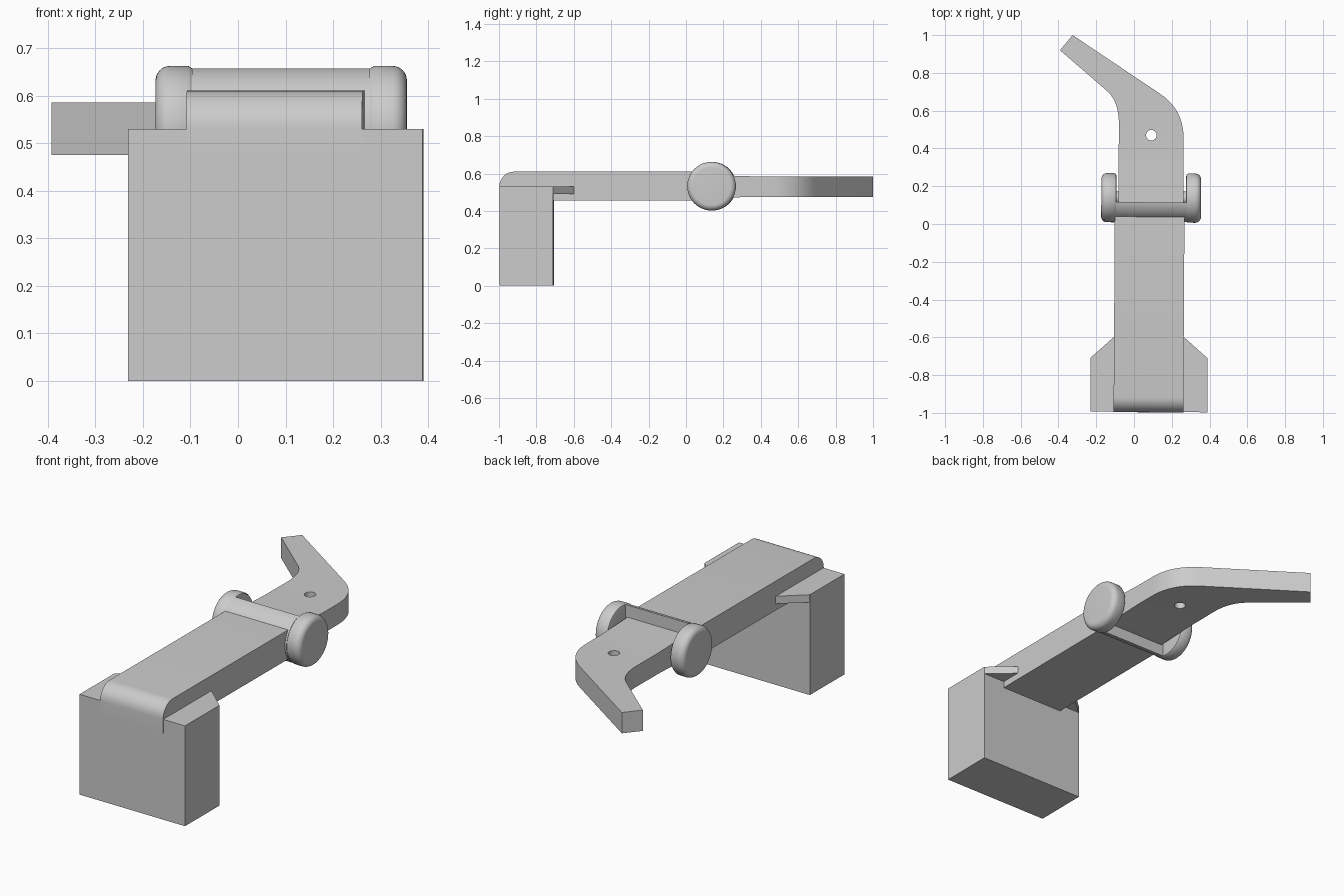
import bpy, bmesh
from math import cos, sin, pi, radians
from mathutils import Vector, Matrix

if "Cube" in bpy.data.objects:
    bpy.data.objects.remove(bpy.data.objects["Cube"])

grey = bpy.data.materials.new("light grey")
grey.use_nodes = True
colour = (0.6, 0.6, 0.6, 1)
grey.diffuse_color = colour
grey.node_tree.nodes["Principled BSDF"].inputs["Base Color"].default_value = colour

MID_X = 0.085                      # centre line of the arm
HUB = Vector((0.09, 0.138, 0.532))  # centre of the drum
CUT_Y = 0.115                      # rear face of the drum cover
TILT = Matrix.Translation((MID_X, 0, 0)) @ Matrix.Rotation(radians(-0.35), 4, 'Z') \
    @ Matrix.Translation((-MID_X, 0, 0))


def finish(name, bm, tilt=True):
    """Turn a bmesh into a named object with the shared material."""
    bmesh.ops.recalc_face_normals(bm, faces=bm.faces)
    if tilt:
        bm.transform(TILT)
    mesh = bpy.data.meshes.new(name)
    bm.to_mesh(mesh)
    bm.free()
    mesh.materials.append(grey)
    ob = bpy.data.objects.new(name, mesh)
    bpy.context.collection.objects.link(ob)
    bpy.ops.object.select_all(action='DESELECT')
    ob.select_set(True)
    bpy.context.view_layer.objects.active = ob
    bpy.ops.object.shade_smooth_by_angle(angle=radians(35))
    return ob


def prism(points, offset):
    """Extrude a flat outline along an offset."""
    bm = bmesh.new()
    face = bm.faces.new([bm.verts.new(p) for p in points])
    out = bmesh.ops.extrude_face_region(bm, geom=[face])
    moved = [g for g in out["geom"] if isinstance(g, bmesh.types.BMVert)]
    bmesh.ops.translate(bm, verts=moved, vec=offset)
    bm.faces.ensure_lookup_table()
    return bm


def lathe(profile, steps=64):
    """Revolve (x, radius) pairs about the drum axis and cap both ends."""
    bm = bmesh.new()
    rings = []
    for x, r in profile:
        rings.append([bm.verts.new(HUB + Vector((x, r * cos(a), r * sin(a))))
                      for a in (2 * pi * i / steps for i in range(steps))])
    for a, b in zip(rings, rings[1:]):
        for i in range(steps):
            j = (i + 1) % steps
            bm.faces.new((a[i], a[j], b[j], b[i]))
    bm.faces.new(rings[0])
    bm.faces.new(rings[-1])
    return bm


def arc(cx, cy, r, start, end, n=8):
    angles = [radians(start + (end - start) * i / n) for i in range(n + 1)]
    return [(cx + r * cos(a), cy + r * sin(a)) for a in angles]


def bend(p0, p1, p2, n=10):
    """Quadratic curve through a rounded corner."""
    p0, p1, p2 = map(Vector, (p0, p1, p2))
    return [tuple(p0 * (1 - t) ** 2 + p1 * 2 * t * (1 - t) + p2 * t * t)
            for t in (i / n for i in range(n + 1))]


# Upright block
finish("block", prism([(-0.225, -0.995, 0), (0.394, -0.995, 0),
                       (0.394, -0.708, 0), (-0.225, -0.708, 0)], (0, 0, 0.53)))

# Tapered ledge behind the top of the block
finish("block_ledge", prism([(-0.225, -0.709, 0.49), (0.394, -0.709, 0.49),
                             (0.267, -0.597, 0.49), (-0.1, -0.597, 0.49)], (0, 0, 0.04)))

# Long arm with a rounded front top edge
side = [(-0.997, 0.455)] + arc(-0.917, 0.53, 0.08, 180, 90) + [(0.11, 0.61), (0.11, 0.455)]
finish("arm", prism([(-0.102, y, z) for y, z in side], (0.369, 0, 0)))

# Drum cover, cut flat at the rear
bm = lathe([(-0.187, 0.127), (0.187, 0.127)])
cut = bmesh.ops.bisect_plane(bm, geom=bm.verts[:] + bm.edges[:] + bm.faces[:],
                             plane_co=(0, CUT_Y, 0), plane_no=(0, 1, 0), clear_outer=True)
bmesh.ops.holes_fill(bm, edges=[e for e in bm.edges if e.is_boundary])
finish("drum_cover", bm)

# Axle and the two rounded end discs
finish("axle", lathe([(-0.188, 0.034), (0.188, 0.034)], 32))
rim = [(0.184, 0.115), (0.187, 0.125), (0.195, 0.13)] + arc(0.234, 0.1, 0.03, 90, 0)
for name, s in (("left_disc", 1), ("right_disc", -1)):
    finish(name, lathe([(s * x, r) for x, r in rim]))

# Bent handle with a round hole
outline = ([(0.262, 0.1)] + bend((0.262, 0.46), (0.262, 0.605), (0.14, 0.688))
           + [(-0.325, 1.0), (-0.392, 0.92)]
           + bend((-0.14, 0.702), (-0.08, 0.645), (-0.08, 0.53)) + [(-0.083, 0.1)])
curve = bpy.data.curves.new("handle_outline", 'CURVE')
curve.dimensions = '2D'
curve.fill_mode = 'BOTH'
curve.extrude = 0.055
for loop in (outline, arc(0.092, 0.47, 0.028, 0, 345, 23)):
    spline = curve.splines.new('POLY')
    spline.points.add(len(loop) - 1)
    for p, (x, y) in zip(spline.points, loop):
        p.co = (x, y, 0, 1)
    spline.use_cyclic_u = True
helper = bpy.data.objects.new("handle_outline", curve)
bpy.context.collection.objects.link(helper)
bpy.context.view_layer.update()
flat = bpy.data.meshes.new_from_object(
    helper.evaluated_get(bpy.context.evaluated_depsgraph_get()))
bpy.data.objects.remove(helper)
bm = bmesh.new()
bm.from_mesh(flat)
bpy.data.meshes.remove(flat)
for f in bm.faces:
    f.material_index = 0
bmesh.ops.remove_doubles(bm, verts=bm.verts, dist=0.0001)
bmesh.ops.bisect_plane(bm, geom=bm.verts[:] + bm.edges[:] + bm.faces[:],
                       plane_co=(0, 0.35, 0), plane_no=(0, 1, 0))
# Slight thickening towards the drum
for v in bm.verts:
    v.co.z = 0.53 + v.co.z * (1 + 0.6 * max(0, 0.35 - v.co.y))
finish("handle", bm, tilt=False)
